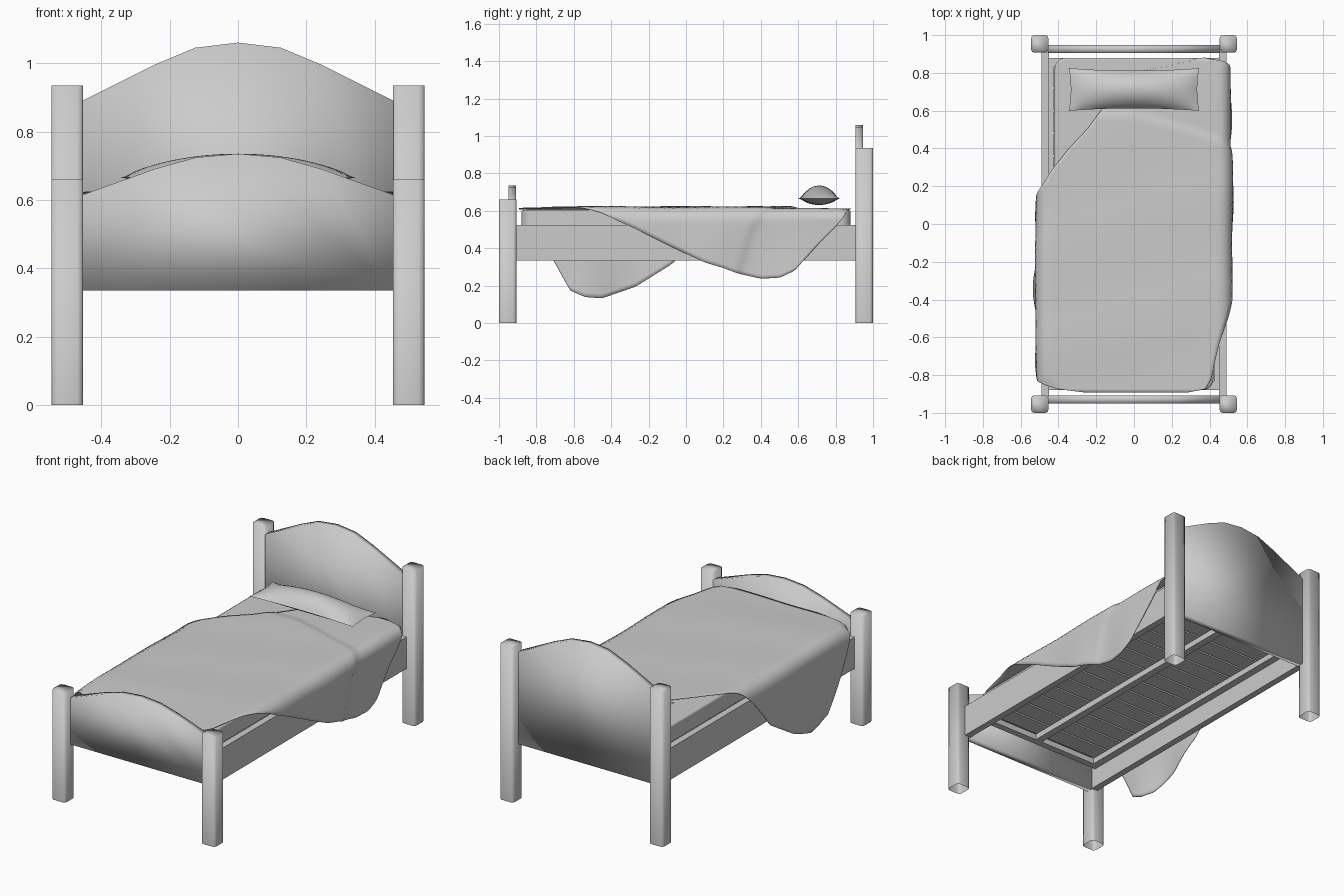
import bpy, bmesh, math

if "Cube" in bpy.data.objects:
    bpy.data.objects.remove(bpy.data.objects["Cube"])


def make(name, bm, angle=35):
    bmesh.ops.recalc_face_normals(bm, faces=bm.faces[:])
    me = bpy.data.meshes.new(name)
    bm.to_mesh(me)
    bm.free()
    ob = bpy.data.objects.new(name, me)
    bpy.context.collection.objects.link(ob)
    bpy.ops.object.select_all(action='DESELECT')
    ob.select_set(True)
    bpy.context.view_layer.objects.active = ob
    bpy.ops.object.shade_smooth_by_angle(angle=math.radians(angle))
    return ob


def box(name, x0, x1, y0, y1, z0, z1, corner=0, segs=2, open_base=False, angle=35):
    """Box between limits, with optional rounded upright corners."""
    bm = bmesh.new()
    bmesh.ops.create_cube(bm, size=1)
    for v in bm.verts:
        v.co = ((x0 + x1) / 2 + v.co.x * (x1 - x0),
                (y0 + y1) / 2 + v.co.y * (y1 - y0),
                (z0 + z1) / 2 + v.co.z * (z1 - z0))
    if corner:
        edges = [e for e in bm.edges if abs(e.verts[0].co.z - e.verts[1].co.z) > 1e-4]
        bmesh.ops.bevel(bm, geom=edges, offset=corner, segments=segs,
                        profile=0.5, affect='EDGES')
    bmesh.ops.recalc_face_normals(bm, faces=bm.faces[:])
    if open_base:
        base = [f for f in bm.faces if all(v.co.z < z0 + 1e-4 for v in f.verts)]
        bmesh.ops.delete(bm, geom=base, context='FACES')
    return make(name, bm, angle)


def arched_board(name, half, y0, y1, z0):
    """Board with an arched top; half lists the right half of the arch."""
    top = [(-x, z) for x, z in reversed(half[1:])] + half
    pts = [(-half[-1][0], z0)] + top + [(half[-1][0], z0)]
    bm = bmesh.new()
    face = bm.faces.new([bm.verts.new((x, y0, z)) for x, z in pts])
    new = bmesh.ops.extrude_face_region(bm, geom=[face])['geom']
    bmesh.ops.translate(bm, vec=(0, y1 - y0, 0),
                        verts=[v for v in new if isinstance(v, bmesh.types.BMVert)])
    return make(name, bm, 100)


def lerp(table, t, col=1):
    """Piecewise linear lookup in a table sorted on its first column."""
    if t <= table[0][0]:
        return table[0][col]
    for a, b in zip(table, table[1:]):
        if t <= b[0]:
            return a[col] + (b[col] - a[col]) * (t - a[0]) / (b[0] - a[0])
    return table[-1][col]


def sheet(nu, nv, fn, bm):
    g = [[bm.verts.new(fn(i / nu, j / nv)) for i in range(nu + 1)] for j in range(nv + 1)]
    for j in range(nv):
        for i in range(nu):
            bm.faces.new((g[j][i], g[j][i + 1], g[j + 1][i + 1], g[j + 1][i]))


# Posts, side rails and the long sides of the slat frame
for side, s in (("left", -1), ("right", 1)):
    xa, xb = sorted((s * 0.453, s * 0.545))
    post = dict(corner=0.017, open_base=True, angle=100)
    box(f"{side}_head_post", xa, xb, 0.907, 1.0, 0, 0.935, **post)
    box(f"{side}_foot_post", xa, xb, -1.0, -0.907, 0, 0.66, **post)
    xa, xb = sorted((s * 0.45, s * 0.49))
    box(f"{side}_rail", xa, xb, -0.91, 0.91, 0.335, 0.525)
    xa, xb = sorted((s * 0.405, s * 0.45))
    box(f"{side}_frame_bar", xa, xb, -0.88, 0.88, 0.45, 0.485)

# Headboard and footboard
arched_board("headboard", [(0, 1.06), (0.125, 1.045), (0.245, 0.995), (0.455, 0.89)],
             0.905, 0.947, 0.335)
arched_board("footboard", [(0, 0.735), (0.125, 0.724), (0.245, 0.69), (0.455, 0.615)],
             -0.95, -0.908, 0.335)

# Cross bars, centre beam and slats
box("foot_frame_bar", -0.405, 0.405, -0.88, -0.84, 0.45, 0.485)
box("head_frame_bar", -0.405, 0.405, 0.84, 0.88, 0.45, 0.485)
box("centre_beam", -0.022, 0.022, -0.84, 0.84, 0.45, 0.485)
for k in range(14):
    y = -0.78 + k * 0.12
    box(f"slat_{k + 1}", -0.425, 0.425, y - 0.054, y + 0.054, 0.485, 0.498)

# Mattress with rounded corners and softened rims
mattress = box("mattress", -0.42, 0.42, -0.88, 0.88, 0.498, 0.604, 0.06, 5)
bev = mattress.modifiers.new("rim", 'BEVEL')
bev.width, bev.segments, bev.limit_method = 0.01, 2, 'ANGLE'
bev.angle_limit = math.radians(60)

# Pillow: two domed sheets meeting at a seam with pulled corners
bm = bmesh.new()
for rise in (0.07, -0.034):
    def pillow_point(a, b, rise=rise):
        u, v = 2 * a - 1, 2 * b - 1
        x = 0.345 * u * (1 - 0.03 * (1 - v * v))
        y = 0.712 + 0.113 * v * (1 - 0.12 * (1 - u * u))
        dome = max(0, (1 - u * u) * (1 - v * v)) ** 0.8
        return (x, y, 0.665 + rise * dome)
    sheet(24, 14, pillow_point, bm)
bmesh.ops.remove_doubles(bm, verts=bm.verts[:], dist=1e-5)
make("pillow", bm, 60)

# Blanket hems: y, unrolled left reach, unrolled right reach
HEM = [(-0.893, -0.25, 0.28), (-0.875, -0.40, 0.38), (-0.82, -0.57, 0.41),
       (-0.70, -0.775, 0.435), (-0.62, -0.92, 0.455), (-0.54, -0.955, 0.48),
       (-0.45, -0.962, 0.51), (-0.27, -0.90, 0.59), (-0.07, -0.775, 0.69),
       (0.10, -0.58, 0.77), (0.20, -0.485, 0.80), (0.28, -0.44, 0.83),
       (0.40, -0.345, 0.857), (0.50, -0.25, 0.852), (0.58, -0.19, 0.815),
       (0.70, -0.10, 0.68), (0.80, -0.02, 0.58), (0.84, 0.20, 0.53),
       (0.865, 0.31, 0.47), (0.88, 0.34, 0.37)]
# Turned-back edge of the upper layer: unrolled x, y
FOLD = [(-0.2, 0.59), (0, 0.585), (0.2, 0.53), (0.45, 0.45), (0.6, 0.35), (0.86, 0.27)]


def blanket_point(a, b):
    y = -0.893 + 1.773 * b
    left, right = lerp(HEM, y, 1), lerp(HEM, y, 2)
    s = left + (right - left) * a
    # raised layer on the foot side of the fold, plus gentle wrinkles
    t = min(1, max(0, (lerp(FOLD, s) - y) / 0.04 + 0.5))
    t *= min(1, 0.3 + (y + 0.893) * 2)
    lift = 0.010 * t * t * (3 - 2 * t)
    lift += 0.003 * math.sin(9 * y + 5 * s) * math.sin(9 * s - 3 * y)
    r, side, e = 0.06, (1 if s > 0 else -1), abs(s) - 0.45
    ang = min(max(e / r, 0), math.pi / 2)
    drop = max(0, e - r * math.pi / 2)
    x = min(abs(s), 0.45) + (r + lift) * math.sin(ang)
    x += 0.03 * drop * math.sin(14 * y)
    z = 0.550 + (r + lift) * math.cos(ang) - drop
    return (side * x, y, z)


bm = bmesh.new()
sheet(60, 90, blanket_point, bm)
blanket = make("blanket", bm, 60)
sol = blanket.modifiers.new("cloth", 'SOLIDIFY')
sol.thickness, sol.offset = 0.004, 0
